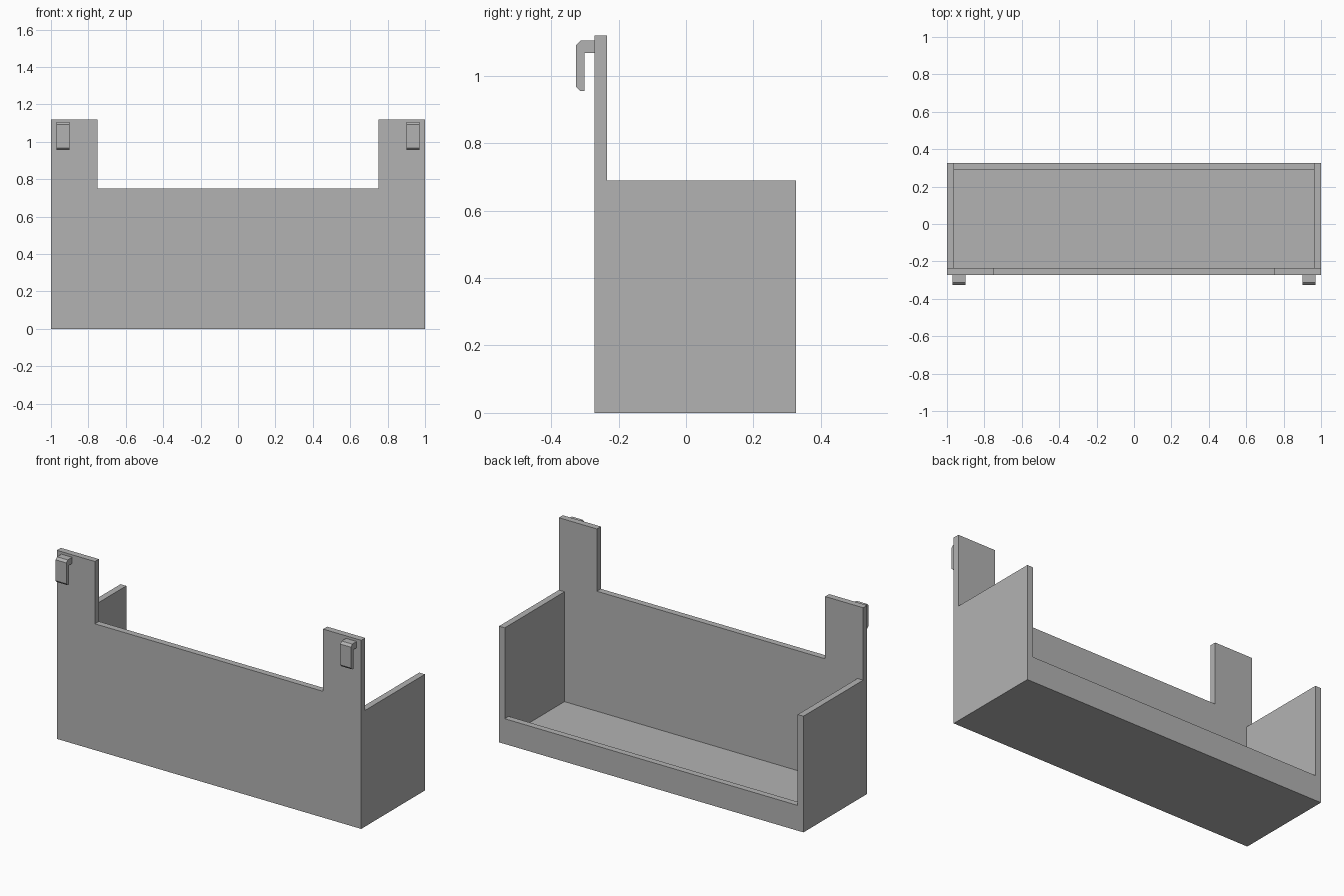
import bpy
import bmesh
from mathutils import Vector

if "Cube" in bpy.data.objects:
    bpy.data.objects.remove(bpy.data.objects["Cube"], do_unlink=True)

grey = bpy.data.materials.new("plain grey")
grey.use_nodes = True
COLOUR = (0.45, 0.45, 0.45, 1)
grey.diffuse_color = COLOUR
grey.node_tree.nodes["Principled BSDF"].inputs["Base Color"].default_value = COLOUR

T = 0.0375                      # panel thickness
FRONT, BACK = -0.272, 0.326     # box limits along y
INNER = 1 - T


def extrude(name, points, offset):
    """Solid made by sweeping a closed outline along an offset."""
    bm = bmesh.new()
    face = bm.faces.new([bm.verts.new(p) for p in points])
    swept = bmesh.ops.extrude_face_region(bm, geom=[face])
    verts = [v for v in swept["geom"] if isinstance(v, bmesh.types.BMVert)]
    bmesh.ops.translate(bm, vec=Vector(offset), verts=verts)
    bmesh.ops.recalc_face_normals(bm, faces=bm.faces)
    mesh = bpy.data.meshes.new(name)
    bm.to_mesh(mesh)
    bm.free()
    mesh.materials.append(grey)
    obj = bpy.data.objects.new(name, mesh)
    bpy.context.collection.objects.link(obj)
    return obj


def box(name, x0, x1, y0, y1, z0, z1):
    base = [(x0, y0, z0), (x1, y0, z0), (x1, y1, z0), (x0, y1, z0)]
    return extrude(name, base, (0, 0, z1 - z0))


# Front panel with two raised mounting tabs
half = [(1, 0), (1, 1.12), (0.75, 1.12), (0.75, 0.75)]
outline = half + [(-x, z) for x, z in reversed(half)]
extrude("front_panel", [(x, FRONT, z) for x, z in outline], (0, T, 0))

# Floor and low rear lip
box("floor", -INNER, INNER, FRONT + T, BACK - T, 0, T)
box("rear_lip", -INNER, INNER, BACK - T, BACK, 0, 0.15)

# Chamfered hanging hook, outline in y and z
hook = [(FRONT, 1.105), (-0.313, 1.105), (-0.326, 1.092), (-0.326, 0.968),
        (-0.313, 0.955), (-0.301, 0.955), (-0.301, 1.068), (FRONT, 1.068)]

for side, s in (("left", 1), ("right", -1)):
    box(side + "_side_panel", *sorted((s * INNER, s)), FRONT + T, BACK, 0, 0.69)
    extrude(side + "_hook", [(s * 0.9, y, z) for y, z in hook], (s * 0.07, 0, 0))
